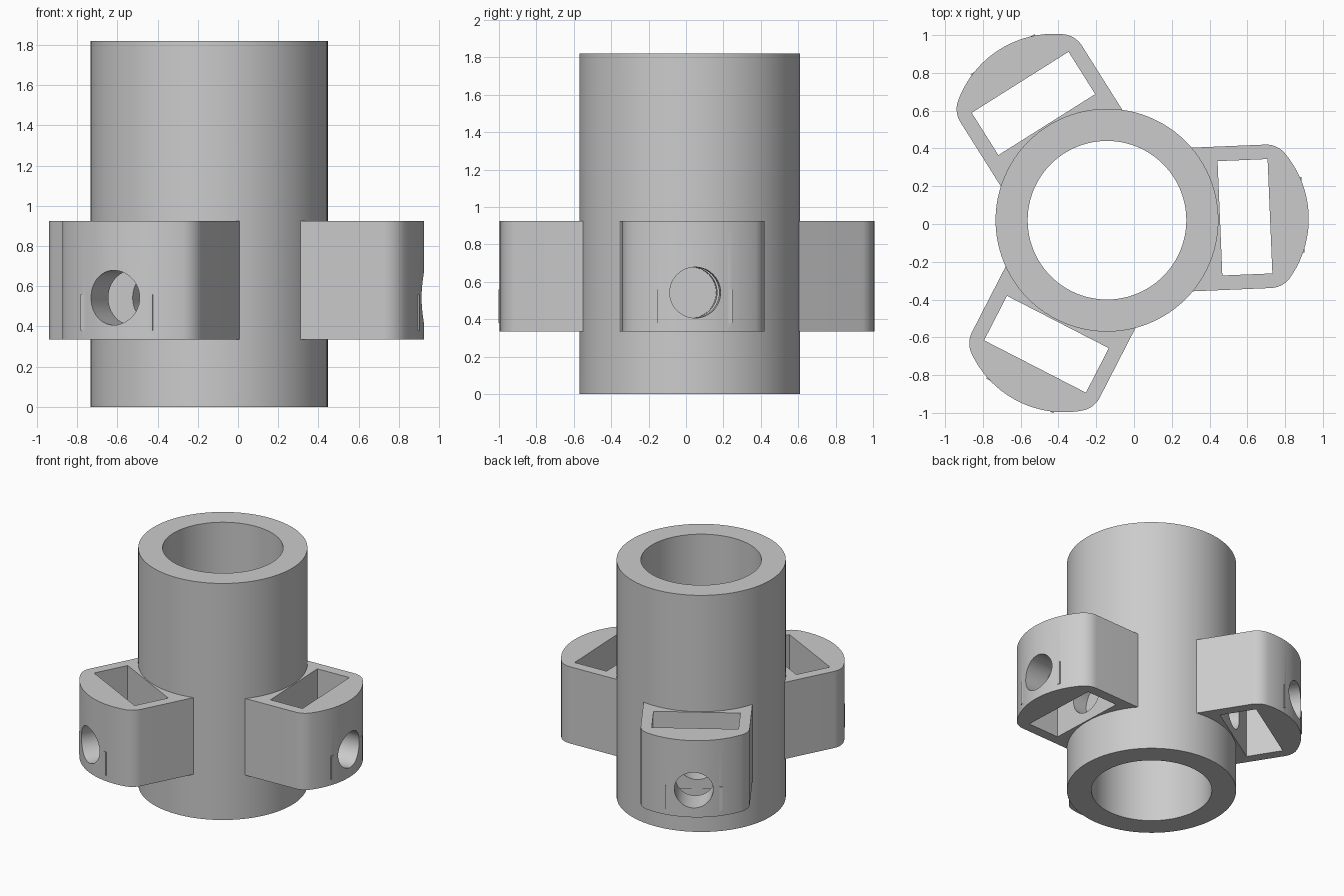
import bpy, bmesh, math
from mathutils import Matrix

if "Cube" in bpy.data.objects:
    bpy.data.objects.remove(bpy.data.objects["Cube"])

grey = bpy.data.materials.new("plain grey")
grey.use_nodes = True
GREY = (0.6, 0.6, 0.6, 1)
grey.diffuse_color = GREY
grey.node_tree.nodes["Principled BSDF"].inputs["Base Color"].default_value = GREY

CENTRE = Matrix.Translation((-0.143, 0.02, 0))
HEIGHT, OUTER, BORE = 1.82, 0.59, 0.42
LUG_Z0, LUG_Z1, HOLE_Z = 0.335, 0.925, 0.543


def prism(name, points, z0, z1, matrix):
    """Extrude a flat outline from z0 to z1."""
    bm = bmesh.new()
    base = bm.faces.new([bm.verts.new((x, y, z0)) for x, y in points])
    top = bmesh.ops.extrude_face_region(bm, geom=[base])["geom"]
    bmesh.ops.translate(bm, vec=(0, 0, z1 - z0),
                        verts=[v for v in top if isinstance(v, bmesh.types.BMVert)])
    bmesh.ops.recalc_face_normals(bm, faces=bm.faces)
    bm.transform(matrix)
    mesh = bpy.data.meshes.new(name)
    bm.to_mesh(mesh)
    bm.free()
    mesh.materials.append(grey)
    obj = bpy.data.objects.new(name, mesh)
    bpy.context.collection.objects.link(obj)
    return obj


def arc(cx, cy, r, a0, a1, n):
    angles = [a0 + (a1 - a0) * i / n for i in range(n + 1)]
    return [(cx + r * math.cos(a), cy + r * math.sin(a)) for a in angles]


def circle(r, n):
    return arc(0, 0, r, 0, math.tau, n)[:-1]


def box(x0, x1, w):
    return [(x0, -w), (x1, -w), (x1, w), (x0, w)]


def lug_outline():
    """Straight cheeks, rounded corners and a shallow crowned outer face."""
    half, crown, fillet, crown_x = 0.38, 0.54, 0.13, 0.528
    fy = half - fillet
    fx = crown_x + math.sqrt((crown - fillet) ** 2 - fy ** 2)
    join = math.atan2(fy, fx - crown_x)
    upper = arc(crown_x, 0, crown, 0, join, 14)
    upper += arc(fx, fy, fillet, join, math.pi / 2, 10)[1:] + [(0.43, half)]
    return [(x, -y) for x, y in reversed(upper[1:])] + upper


def combine(target, tool, operation):
    mod = target.modifiers.new("join", 'BOOLEAN')
    mod.operation, mod.solver, mod.object = operation, 'EXACT', tool
    bpy.context.view_layer.objects.active = target
    bpy.ops.object.modifier_apply(modifier=mod.name)
    bpy.data.objects.remove(tool)


# Central tube
body = prism("tube_with_lugs", circle(OUTER, 96), 0, HEIGHT, CENTRE)

# Three lugs with slim pads on the outer face
cutters = []
for angle, shift in ((2.4, -0.015), (122.2, 0), (242.8, 0.015)):
    place = (CENTRE @ Matrix.Rotation(math.radians(angle), 4, 'Z')
             @ Matrix.Translation((0, shift, 0)))
    combine(body, prism("lug", lug_outline(), LUG_Z0, LUG_Z1, place), 'UNION')
    combine(body, prism("pad", box(0.9, 1.038, 0.2), 0.38, 0.56, place), 'UNION')
    # Vertical slot and round radial hole
    cutters.append(prism("slot", box(0.598, 0.863, 0.303), 0.2, 1.1, place))
    radial = place @ Matrix.Translation((0, 0, HOLE_Z)) @ Matrix.Rotation(math.pi / 2, 4, 'Y')
    cutters.append(prism("hole", circle(0.136, 48), 0.48, 1.3, radial))

# Bore
cutters.append(prism("bore", circle(BORE, 96), -0.1, HEIGHT + 0.1, CENTRE))
for cutter in cutters:
    combine(body, cutter, 'DIFFERENCE')

bpy.ops.object.select_all(action='DESELECT')
body.select_set(True)
bpy.context.view_layer.objects.active = body
bpy.ops.object.shade_smooth_by_angle(angle=math.radians(30))
